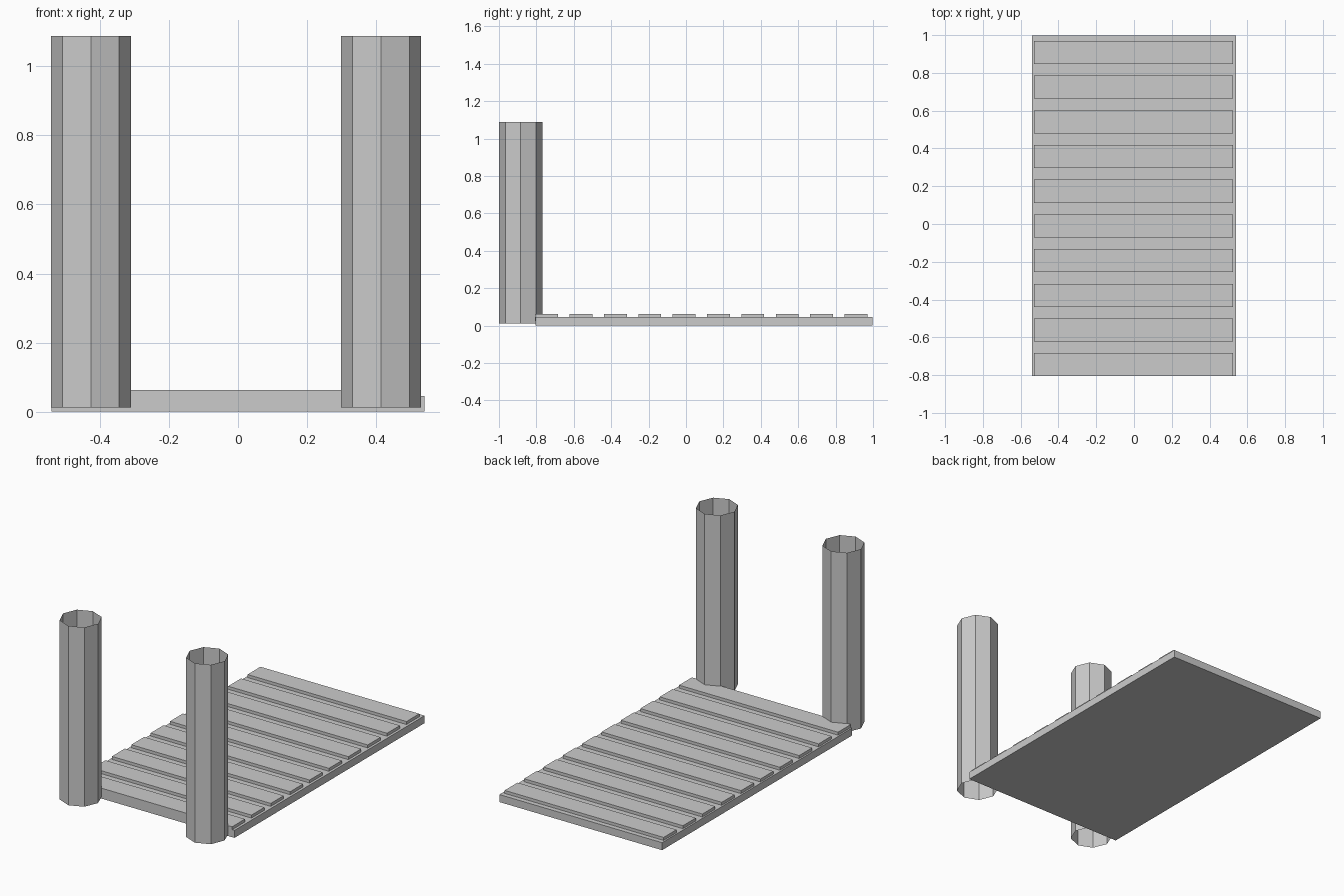
import bpy, bmesh
from mathutils import Matrix

if "Cube" in bpy.data.objects:
    bpy.data.objects.remove(bpy.data.objects["Cube"])


def box(name, x0, x1, y0, y1, z0, z1):
    bm = bmesh.new()
    bmesh.ops.create_cube(bm, size=1)
    bmesh.ops.scale(bm, vec=(x1 - x0, y1 - y0, z1 - z0), verts=bm.verts)
    bmesh.ops.translate(bm, vec=((x0 + x1) / 2, (y0 + y1) / 2, (z0 + z1) / 2), verts=bm.verts)
    return finish(name, bm)


def tube(name, x, y, z0, z1, radius):
    # open-ended eight-sided tube with corners on the axes
    bm = bmesh.new()
    bmesh.ops.create_cone(bm, cap_ends=False, segments=8, radius1=radius, radius2=radius,
                          depth=z1 - z0, matrix=Matrix.Translation((x, y, (z0 + z1) / 2)))
    return finish(name, bm)


def finish(name, bm):
    mesh = bpy.data.meshes.new(name)
    bm.to_mesh(mesh)
    bm.free()
    obj = bpy.data.objects.new(name, mesh)
    bpy.context.collection.objects.link(obj)
    return obj


# base slab
box("deck_base", -0.54, 0.54, -0.805, 0.998, 0.0, 0.045)

# ten cross slats, sunk into the base
for i in range(10):
    y = -0.745 + i * 0.1837
    box(f"deck_slat_{i + 1}", -0.53, 0.525, y - 0.061, y + 0.061, 0.025, 0.063)

# two hollow posts at the front
tube("left_post", -0.426, -0.884, 0.012, 1.088, 0.116)
tube("right_post", 0.414, -0.884, 0.012, 1.088, 0.116)
